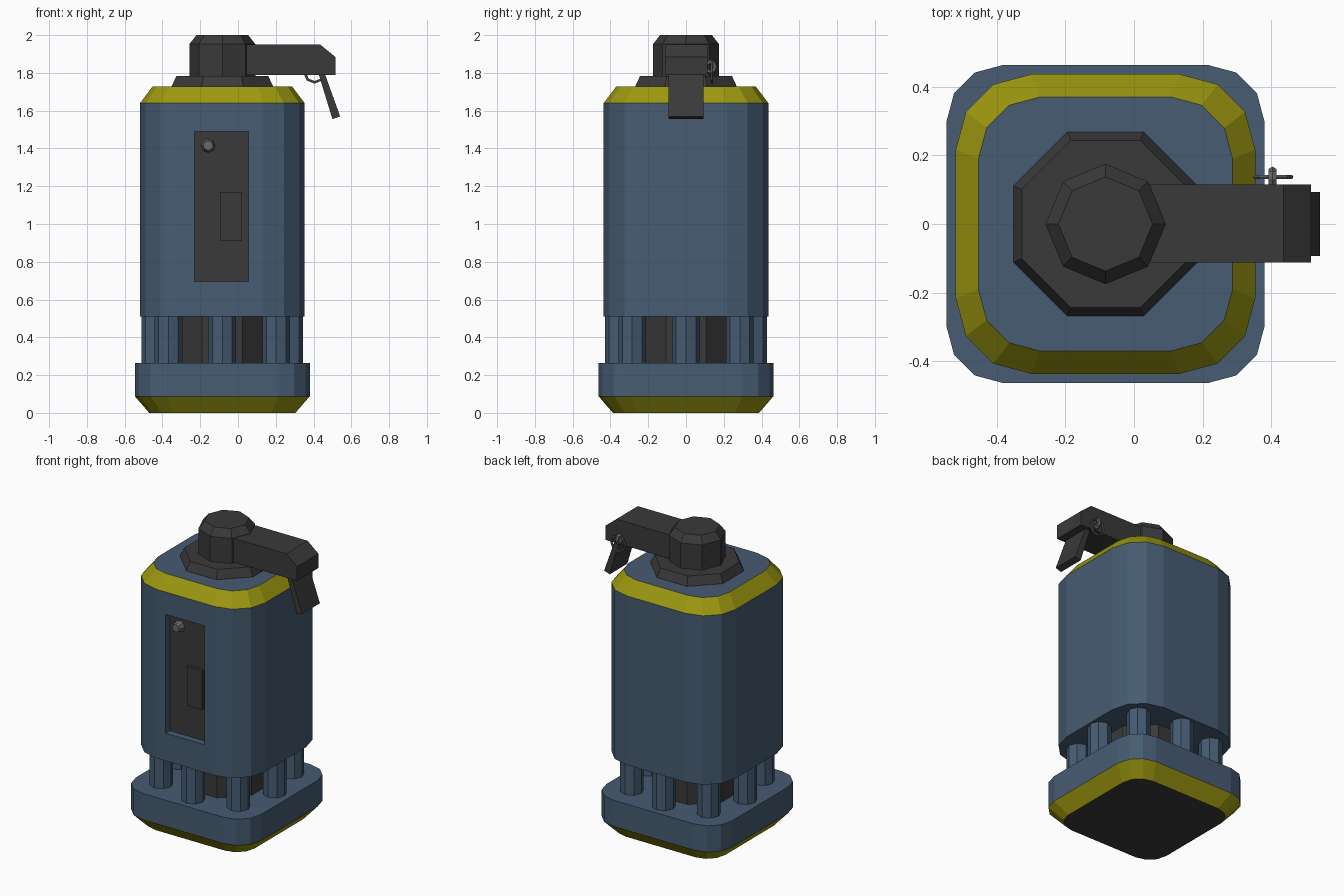
import bpy, bmesh, math
from mathutils import Matrix

if "Cube" in bpy.data.objects:
    bpy.data.objects.remove(bpy.data.objects["Cube"])

CX = -0.083  # axis of the canister


def mat(name, r, g, b):
    m = bpy.data.materials.new(name)
    m.diffuse_color = (r, g, b, 1)
    m.use_nodes = True
    m.node_tree.nodes["Principled BSDF"].inputs["Base Color"].default_value = m.diffuse_color
    return m


BLUE = mat("steel blue", 0.061, 0.106, 0.168)
YELLOW = mat("olive yellow", 0.33, 0.31, 0.005)
DARK = mat("charcoal", 0.042, 0.042, 0.042)
GREY = mat("pin grey", 0.14, 0.14, 0.14)


def finish(name, bm, mats):
    bmesh.ops.recalc_face_normals(bm, faces=bm.faces)
    me = bpy.data.meshes.new(name)
    bm.to_mesh(me)
    bm.free()
    for m in mats:
        me.materials.append(m)
    ob = bpy.data.objects.new(name, me)
    bpy.context.collection.objects.link(ob)
    return ob


def rounded_square(half, radius, seg=3):
    pts = []
    for q in range(4):
        a0 = q * math.pi / 2
        sx, sy = [(1, 1), (-1, 1), (-1, -1), (1, -1)][q]
        for i in range(seg + 1):
            a = a0 + i * math.pi / 2 / seg
            pts.append((sx * (half - radius) + radius * math.cos(a),
                        sy * (half - radius) + radius * math.sin(a)))
    return pts


def polygon(r, n=8, turn=0.0):
    return [(r * math.cos(turn + 2 * math.pi * i / n),
             r * math.sin(turn + 2 * math.pi * i / n)) for i in range(n)]


def loft(name, rings, mats, bands=None, caps=(0, 0), at=(CX, 0)):
    """Skin a stack of (outline, z); bands = material index for each level."""
    bm = bmesh.new()
    vs = [[bm.verts.new((x + at[0], y + at[1], z)) for x, y in pts] for pts, z in rings]
    n = len(vs[0])
    for k in range(len(vs) - 1):
        for i in range(n):
            j = (i + 1) % n
            f = bm.faces.new((vs[k][i], vs[k][j], vs[k + 1][j], vs[k + 1][i]))
            f.material_index = bands[k] if bands else 0
    bm.faces.new(vs[0][::-1]).material_index = caps[0]
    bm.faces.new(vs[-1]).material_index = caps[1]
    return finish(name, bm, mats)


def box(name, lo, hi, m):
    pts = [(lo[0], lo[1]), (hi[0], lo[1]), (hi[0], hi[1]), (lo[0], hi[1])]
    return loft(name, [(pts, lo[2]), (pts, hi[2])], [m], at=(0, 0))


def side_profile(name, pts, y0, y1, m):
    """Extrude an x-z outline along y."""
    bm = bmesh.new()
    a = [bm.verts.new((x, y0, z)) for x, z in pts]
    b = [bm.verts.new((x, y1, z)) for x, z in pts]
    bm.faces.new(a)
    bm.faces.new(b[::-1])
    for i in range(len(a)):
        j = (i + 1) % len(a)
        bm.faces.new((a[i], b[i], b[j], a[j]))
    return finish(name, bm, [m])


def torus(name, centre, axis, major, minor, n, k, m):
    bpy.ops.mesh.primitive_torus_add(
        location=centre, rotation=(math.pi / 2, 0, 0) if axis == "y" else (0, math.pi / 2, 0),
        major_radius=major, minor_radius=minor, major_segments=n, minor_segments=k)
    ob = bpy.context.object
    ob.name = name
    ob.data.materials.append(m)
    return ob


# base plate with yellow lower chamfer and dark underside
loft("base", [(rounded_square(0.387, 0.13), 0), (rounded_square(0.463, 0.165), 0.088),
              (rounded_square(0.463, 0.165), 0.263)],
     [BLUE, YELLOW, DARK], bands=[1, 0], caps=(2, 0))

# inner core and the ring of eight pillars
loft("core", [(polygon(0.28, 8, math.pi / 8), 0.25), (polygon(0.28, 8, math.pi / 8), 0.53)], [DARK])
for ix in (-1, 0, 1):
    for iy in (-1, 0, 1):
        if ix or iy:
            d = 0.285 if ix and iy else 0.355
            p = polygon(0.073, 8)
            loft("pillar", [(p, 0.25), (p, 0.52)], [BLUE], at=(CX + ix * d, iy * d))

# main body with yellow shoulder
body = loft("body", [(rounded_square(0.436, 0.22), 0.51), (rounded_square(0.436, 0.22), 1.64),
                     (rounded_square(0.37, 0.18), 1.727)],
            [BLUE, YELLOW], bands=[0, 1])

# front recess, its back plate, cover and knob
cutter = box("recess_cutter", (-0.23, -0.6, 0.695), (0.056, -0.385, 1.49), BLUE)
cutter.hide_render = True
cutter.hide_viewport = True
cut = body.modifiers.new("recess", "BOOLEAN")
cut.operation = "DIFFERENCE"
cut.object = cutter
box("recess_panel", (-0.23, -0.39, 0.695), (0.056, -0.382, 1.49), DARK)
box("panel_cover", (-0.092, -0.41, 0.91), (0.022, -0.385, 1.17), DARK)
bm = bmesh.new()
bmesh.ops.create_cone(bm, cap_ends=True, segments=8, radius1=0.038, radius2=0.026, depth=0.045,
                      matrix=Matrix.Translation((-0.158, -0.41, 1.415)) @ Matrix.Rotation(math.pi / 2, 4, "X"))
finish("panel_knob", bm, [GREY])

# collar and cap
k = 1 / math.cos(math.pi / 8)
loft("collar", [(polygon(0.268 * k, 8, math.pi / 8), 1.72), (polygon(0.268 * k, 8, math.pi / 8), 1.73),
                (polygon(0.243 * k, 8, math.pi / 8), 1.784)], [DARK])
loft("cap", [(polygon(0.175), 1.78), (polygon(0.175), 1.952), (polygon(0.137), 2.0)], [DARK])

# lever and trigger flap
side_profile("lever", [(0.0, 1.79), (0.515, 1.79), (0.515, 1.885), (0.435, 1.95), (0.0, 1.95)],
             -0.112, 0.115, DARK)
side_profile("lever_flap", [(0.425, 1.80), (0.50, 1.555), (0.541, 1.569), (0.458, 1.80)],
             -0.093, 0.093, DARK)

# safety pin eye and pull ring
torus("pin_eye", (0.403, 0.128, 1.832), "x", 0.026, 0.013, 8, 6, GREY)
torus("pull_ring", (0.405, 0.137, 1.802), "y", 0.052, 0.007, 8, 6, GREY)
